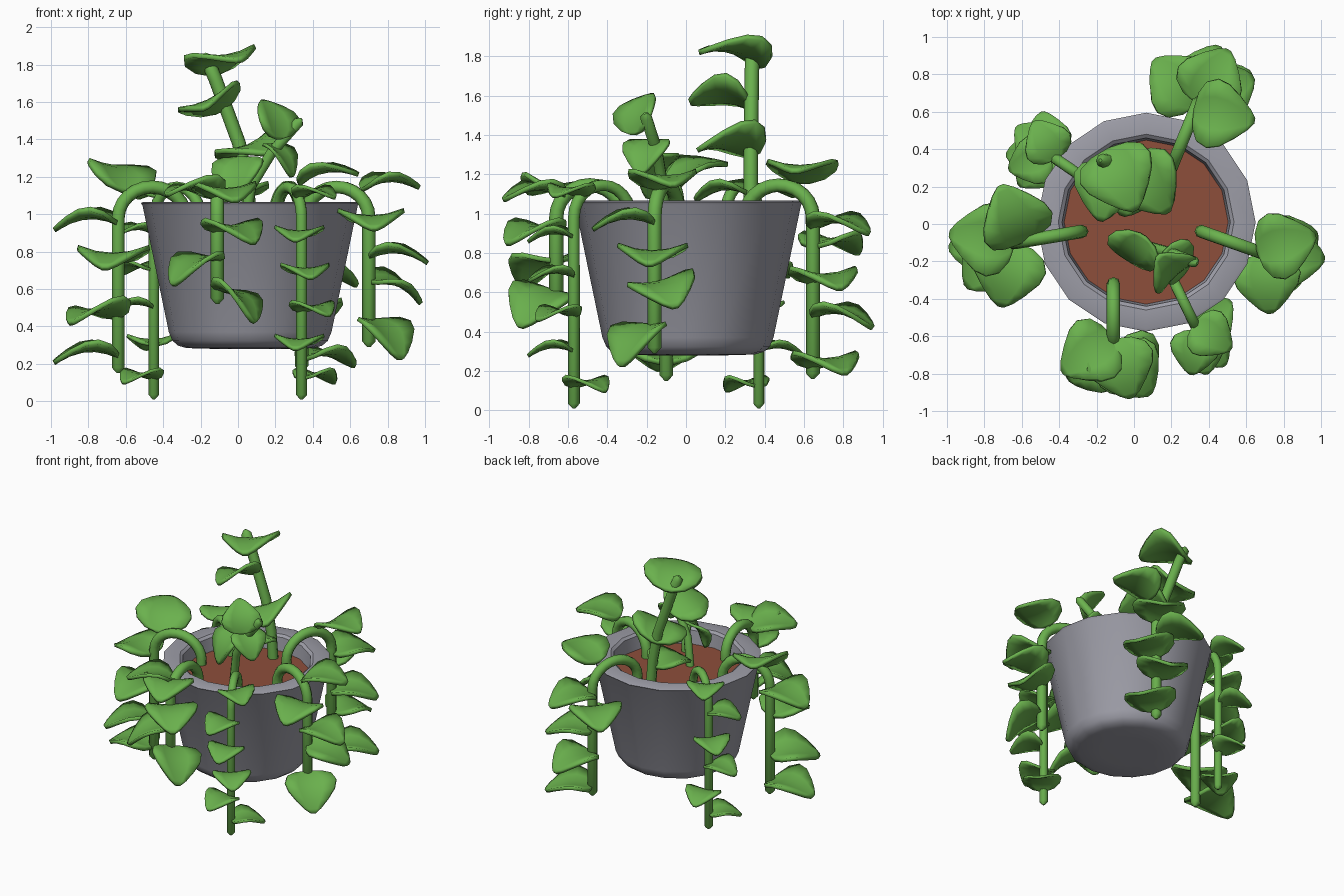
import bpy, bmesh, math
from mathutils import Matrix, Vector

if "Cube" in bpy.data.objects:
    bpy.data.objects.remove(bpy.data.objects["Cube"])


def material(name, rgb):
    m = bpy.data.materials.new(name)
    m.diffuse_color = (*rgb, 1)
    m.use_nodes = True
    m.node_tree.nodes["Principled BSDF"].inputs["Base Color"].default_value = m.diffuse_color
    return m


GREEN = material("leaf green", (0.145, 0.44, 0.075))
GREY = material("pot grey", (0.34, 0.34, 0.39))
BROWN = material("soil brown", (0.27, 0.077, 0.043))


def add_object(name, data, mat):
    ob = bpy.data.objects.new(name, data)
    bpy.context.collection.objects.link(ob)
    if not data.materials:
        data.materials.append(mat)
    return ob


def smooth(ob, angle=40):
    bpy.ops.object.select_all(action='DESELECT')
    ob.select_set(True)
    bpy.context.view_layer.objects.active = ob
    bpy.ops.object.shade_smooth_by_angle(angle=math.radians(angle))


def lathe(name, profile, mat, sides=16):
    """Rings of (radius, z) around the pot axis, first and last ring capped."""
    bm = bmesh.new()
    rings = []
    for r, z in profile:
        rings.append([bm.verts.new((0.065 + r * math.cos(2 * math.pi * i / sides),
                                    0.01 + r * math.sin(2 * math.pi * i / sides), z))
                      for i in range(sides)])
    for a, b in zip(rings, rings[1:]):
        for i in range(sides):
            j = (i + 1) % sides
            bm.faces.new((a[i], a[j], b[j], b[i]))
    bm.faces.new(rings[0][::-1])
    bm.faces.new(rings[-1])
    bmesh.ops.recalc_face_normals(bm, faces=bm.faces)
    me = bpy.data.meshes.new(name)
    bm.to_mesh(me)
    bm.free()
    ob = add_object(name, me, mat)
    smooth(ob, 35)
    return ob


# Pot with rounded base and flat rim, soil disc inside
lathe("pot", [(0.2, 0.28), (0.34, 0.284), (0.385, 0.297), (0.415, 0.323), (0.435, 0.37),
              (0.575, 1.045), (0.585, 1.06), (0.57, 1.066), (0.47, 1.066), (0.45, 1.05),
              (0.435, 0.92)], GREY)
lathe("soil", [(0.42, 0.92), (0.44, 0.95)], BROWN)


# Unit leaf: spade outline, arched along its length, edges curled up
def leaf_mesh():
    outline = [(0, .06), (.05, .31), (.17, .5), (.36, .57), (.56, .51),
               (.76, .35), (.92, .18), (1, .05)]
    bm = bmesh.new()
    rows = []
    for u, w in outline:
        rows.append([bm.verts.new((u, w * t, .5 * u - .6 * u * u + .38 * (w * t) ** 2))
                     for t in (-1, -.5, 0, .5, 1)])
    for a, b in zip(rows, rows[1:]):
        for i in range(4):
            bm.faces.new((a[i], b[i], b[i + 1], a[i + 1]))
    me = bpy.data.meshes.new("leaf")
    bm.to_mesh(me)
    bm.free()
    me.materials.append(GREEN)
    return me


LEAF = leaf_mesh()
first_leaf = []


def leaf(name, base, length, azimuth, pitch=0, roll=0):
    ob = add_object(name, LEAF, GREEN)
    ob.matrix_world = (Matrix.Translation(base)
                       @ Matrix.Rotation(math.radians(azimuth), 4, 'Z')
                       @ Matrix.Rotation(math.radians(-pitch), 4, 'Y')
                       @ Matrix.Rotation(math.radians(roll), 4, 'X')
                       @ Matrix.Scale(length, 4))
    sol = ob.modifiers.new("thickness", 'SOLIDIFY')
    sol.thickness = 0.075
    sol.offset = 0
    if not first_leaf:
        first_leaf.append(ob)


# Round stem along a path, closing to a point at its end
def stem(name, points, radius):
    cu = bpy.data.curves.new(name, 'CURVE')
    cu.dimensions = '3D'
    cu.bevel_depth = radius
    cu.bevel_resolution = 2
    cu.use_fill_caps = True
    pts = [Vector(p) for p in points]
    d = (pts[-1] - pts[-2]).normalized()
    pts.insert(-1, pts[-1] - d * radius * 0.8)
    sp = cu.splines.new('POLY')
    sp.points.add(len(pts) - 1)
    for p, co in zip(sp.points, pts):
        p.co = (*co, 1)
    sp.points[-1].radius = 0.25
    ob = add_object(name, cu, GREEN)
    bpy.ops.object.select_all(action='DESELECT')
    ob.select_set(True)
    bpy.context.view_layer.objects.active = ob
    bpy.ops.object.convert(target='MESH')
    smooth(bpy.context.object, 50)


# Trailing vines: arch over the rim, then hang; leaves are (z, azimuth, pitch, roll)
def vine(name, root, hang, end, radius, size, leaves):
    a, b = Vector(root), Vector(hang)
    pts = [(*a, 0.9)]
    for i in range(13):
        t = math.pi * i / 12
        p = a.lerp(b, (1 - math.cos(t)) / 2)
        pts.append((p.x, p.y, 0.98 + 0.165 * math.sin(t)))
    pts.append((b.x, b.y, end))
    stem(name + "_stem", pts, radius)
    for z, az, pitch, roll in leaves:
        # leaves near the top sit further back on the arch
        back = (a - b).normalized() * (0.04 if z > 1.05 else 0)
        leaf(name + "_leaf", (b.x + back.x, b.y + back.y, z), size, az, pitch, roll)


vine("left_vine", (-.28, -.04), (-.64, -.10), .15, .036, .345,
     [(1.12, 110, 28, 8), (.95, 172, 0, 0), (.745, 258, 0, 0), (.45, 222, 0, 8),
      (.24, 185, 0, 0)])
vine("right_vine", (.36, -.04), (.70, -.16), .29, .036, .315,
     [(1.13, 15, 8, 0), (.95, 275, 0, 0), (.77, 355, 0, 0), (.64, 20, -16, 12),
      (.43, 315, -35, 0)])
vine("front_vine", (-.11, -.32), (-.11, -.66), .52, .036, .32,
     [(1.09, 287, 2, 0), (1.09, 212, 8, 8), (.91, 308, -6, 0), (.76, 215, -20, 0),
      (.6, 318, -28, -15)])
vine("back_vine", (.2, .3), (.34, .645), .16, .036, .325,
     [(1.16, 350, 15, 0), (.93, 60, 0, 0), (.83, 135, 0, 0), (.65, 25, 0, 0),
      (.48, 70, -5, 0), (.22, 30, 0, 0)])
vine("front_right_vine", (.2, -.28), (.34, -.57), .01, .03, .235,
     [(1.09, 325, 5, 0), (.88, 262, 0, 0), (.68, 282, 0, 0), (.48, 308, 0, 0),
      (.3, 262, 0, 0), (.12, 42, 0, 0)])
vine("back_left_vine", (-.2, .2), (-.45, .37), .01, .03, .23,
     [(1.09, 120, 5, 0), (.9, 200, 0, 0), (.7, 140, 0, 0), (.5, 180, 0, 0),
      (.3, 100, 0, 0), (.12, 225, 0, 0)])

# Tall upright shoot
stem("tall_stem", [(.07, .33, .9), (.05, .33, 1.15), (.005, .33, 1.38),
                   (-.12, .335, 1.72), (-.18, .34, 1.86)], .037)
leaf("tall_leaf", (-.13, .4, 1.75), .36, -68, 17, 8)
leaf("tall_leaf", (-.1, .33, 1.55), .32, -106, 8, 25)
leaf("tall_leaf", (.01, .37, 1.31), .35, -62, 8, 20)
leaf("tall_leaf", (.04, .33, 1.1), .3, -110, 0, 0)

# Short leaning shoot
stem("short_stem", [(.03, -.1, .9), (.07, -.12, 1.15), (.18, -.15, 1.33),
                    (.34, -.21, 1.51)], .03)
leaf("short_leaf", (.22, -.27, 1.4), .245, 132, 62, 0)
leaf("short_leaf", (.15, -.16, 1.37), .23, -28, -42, 0)
leaf("short_leaf", (.05, -.06, 1.3), .27, 238, -50, 0)

smooth(first_leaf[0], 50)
